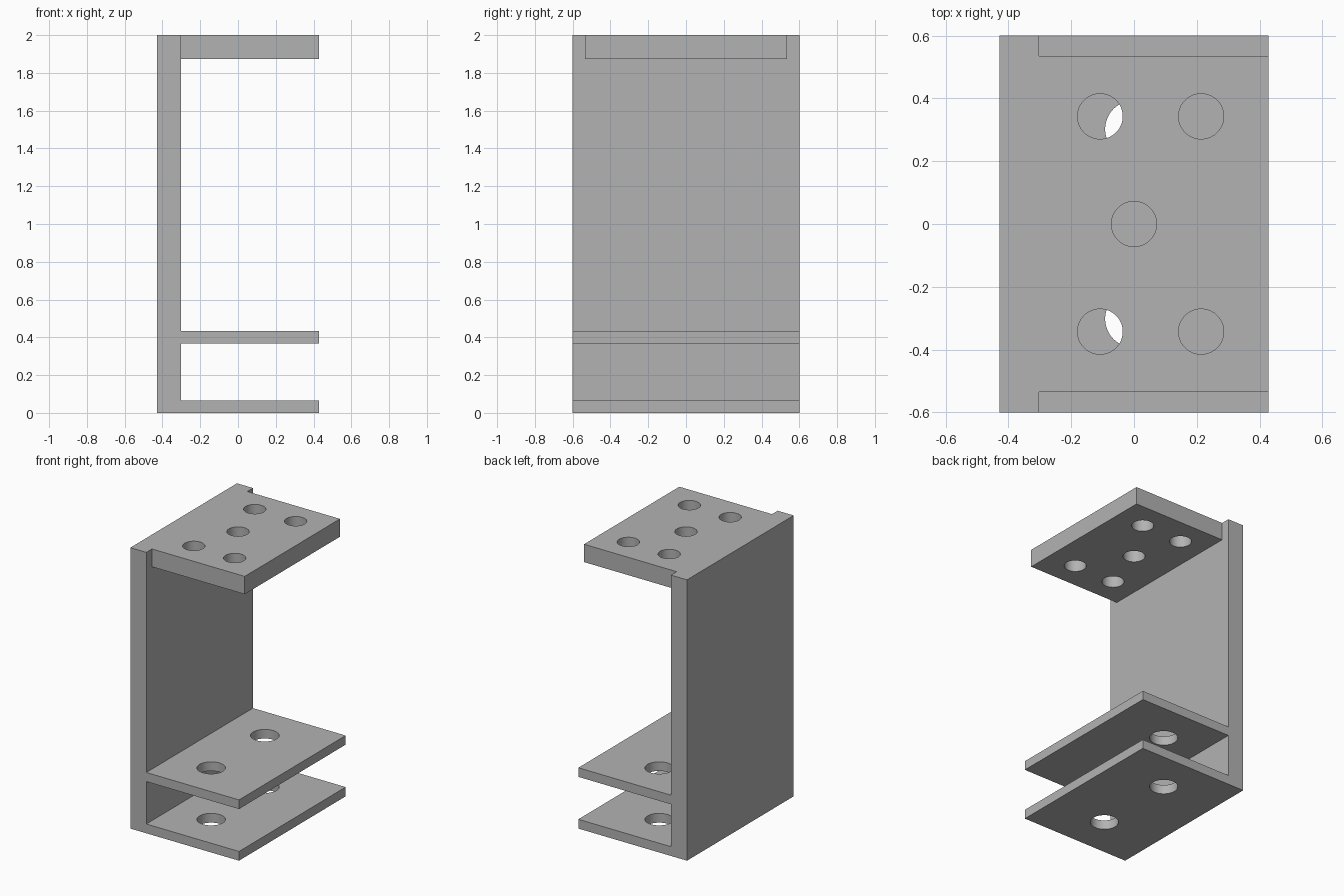
import bpy
import bmesh
from mathutils import Matrix

cube = bpy.data.objects.get("Cube")
if cube:
    bpy.data.objects.remove(cube, do_unlink=True)

HALF_X, HALF_Y, HEIGHT = 0.428, 0.6, 2.0
WALL_X = -0.302            # inner face of the upright wall
SHELF = 0.066              # thickness of the two lower shelves
MID_LOW, MID_HIGH = 0.368, 0.433
TOP_LOW = 1.873
NOTCH = 0.064              # inset of the top plate on each side

grey = bpy.data.materials.new("plain grey")
grey.use_nodes = True
colour = (0.45, 0.45, 0.45, 1)
grey.diffuse_color = colour
grey.node_tree.nodes["Principled BSDF"].inputs["Base Color"].default_value = colour


def make_object(name, bm):
    bmesh.ops.recalc_face_normals(bm, faces=bm.faces)
    mesh = bpy.data.meshes.new(name)
    bm.to_mesh(mesh)
    bm.free()
    mesh.materials.append(grey)
    obj = bpy.data.objects.new(name, mesh)
    bpy.context.collection.objects.link(obj)
    return obj


def add_hole(bm, x, y, radius, low, high):
    bmesh.ops.create_cone(bm, cap_ends=True, segments=64, radius1=radius,
                          radius2=radius, depth=high - low,
                          matrix=Matrix.Translation((x, y, (low + high) / 2)))


def add_box(bm, low, high):
    size = [b - a for a, b in zip(low, high)]
    mid = [(a + b) / 2 for a, b in zip(low, high)]
    bmesh.ops.create_cube(bm, size=1,
                          matrix=Matrix.Translation(mid) @ Matrix.Diagonal((*size, 1)))


# Upright wall with three shelves, as one extruded profile
profile = [(-HALF_X, 0), (HALF_X, 0), (HALF_X, SHELF), (WALL_X, SHELF),
           (WALL_X, MID_LOW), (HALF_X, MID_LOW), (HALF_X, MID_HIGH),
           (WALL_X, MID_HIGH), (WALL_X, TOP_LOW), (HALF_X, TOP_LOW),
           (HALF_X, HEIGHT), (-HALF_X, HEIGHT)]
bm = bmesh.new()
face = bm.faces.new([bm.verts.new((x, -HALF_Y, z)) for x, z in profile])
side = bmesh.ops.extrude_face_region(bm, geom=[face])["geom"]
bmesh.ops.translate(bm, vec=(0, 2 * HALF_Y, 0),
                    verts=[v for v in side if isinstance(v, bmesh.types.BMVert)])
bracket = make_object("bracket", bm)

# Cutter: side notches and five holes of the top plate, two holes in the shelves
bm = bmesh.new()
add_hole(bm, 0, 0, 0.072, 1.7, 2.2)
for s in (-1, 1):
    inner, outer = s * (HALF_Y - NOTCH), s * (HALF_Y + 0.2)
    add_box(bm, (WALL_X, min(inner, outer), 1.7), (0.6, max(inner, outer), 2.2))
    for x in (-0.108, 0.214):
        add_hole(bm, x, s * 0.343, 0.072, 1.7, 2.2)
    add_hole(bm, 0, s * 0.302, 0.092, -0.2, 0.6)
cutter = make_object("hole_cutter", bm)
cutter.hide_render = True

# Cut, then bake the result into the bracket
cut = bracket.modifiers.new("holes", 'BOOLEAN')
cut.operation = 'DIFFERENCE'
cut.solver = 'EXACT'
cut.object = cutter
bpy.ops.object.select_all(action='DESELECT')
bpy.context.view_layer.objects.active = bracket
bracket.select_set(True)
bpy.ops.object.modifier_apply(modifier=cut.name)
bpy.data.objects.remove(cutter, do_unlink=True)
bpy.ops.object.shade_smooth_by_angle()
